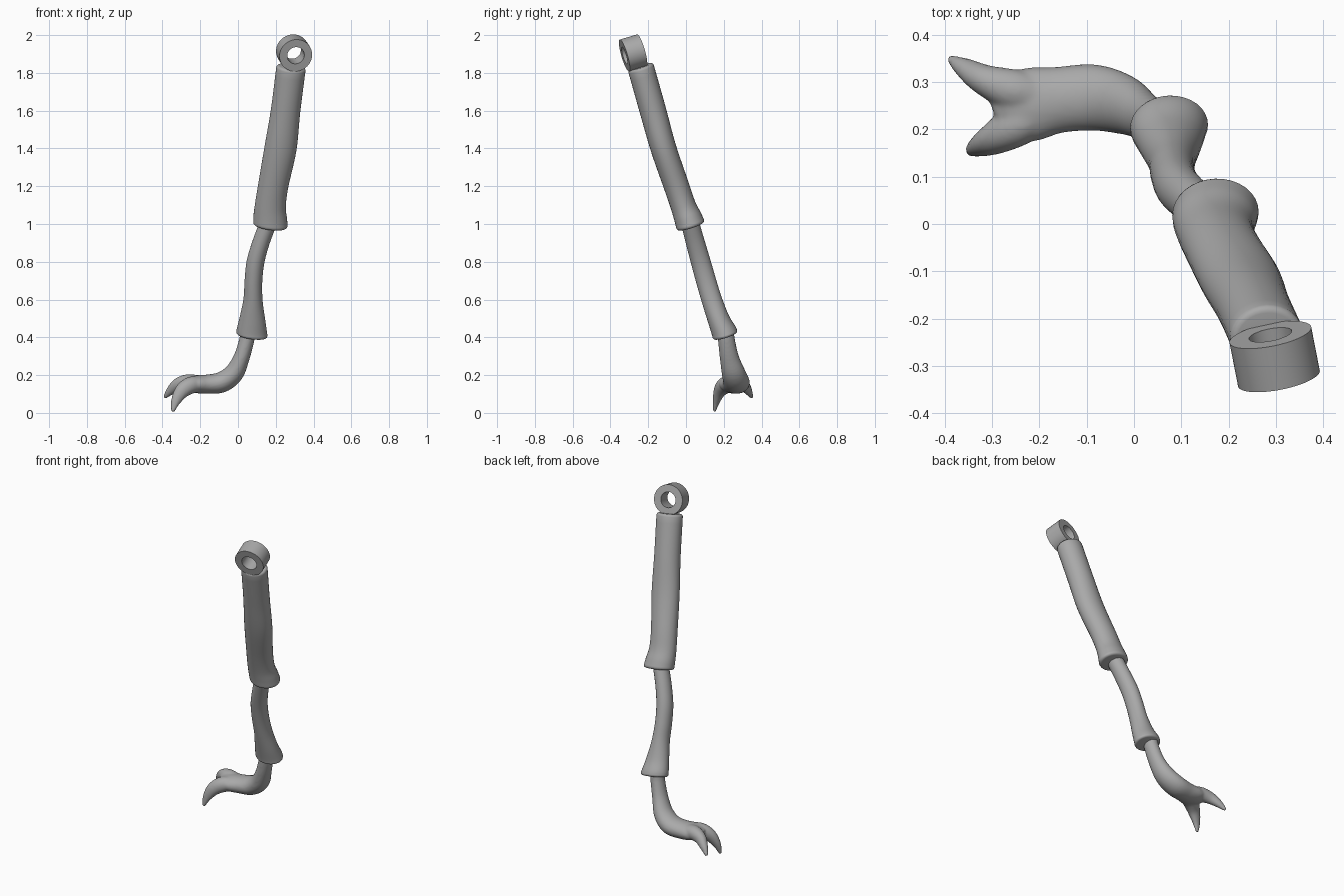
import bpy, bmesh, math
from mathutils import Vector

if "Cube" in bpy.data.objects:
    bpy.data.objects.remove(bpy.data.objects["Cube"])

grey = bpy.data.materials.new("plain grey")
grey.diffuse_color = (0.4, 0.4, 0.4, 1)
grey.use_nodes = True
grey.node_tree.nodes["Principled BSDF"].inputs["Base Color"].default_value = grey.diffuse_color


def finish(ob, angle=40):
    ob.data.materials.clear()
    ob.data.materials.append(grey)
    bpy.ops.object.select_all(action='DESELECT')
    ob.select_set(True)
    bpy.context.view_layer.objects.active = ob
    bpy.ops.object.shade_smooth_by_angle(angle=math.radians(angle))


def smooth_path(keys, steps):
    """Catmull-Rom through tuples of (x, y, z, half width, half depth)."""
    k = [Vector(p) for p in keys]
    k = [k[0] * 2 - k[1]] + k + [k[-1] * 2 - k[-2]]
    out = []
    for i in range(1, len(k) - 2):
        p0, p1, p2, p3 = k[i - 1:i + 3]
        for s in range(steps):
            t = s / steps
            out.append(0.5 * (2 * p1 + (p2 - p0) * t + (2 * p0 - 5 * p1 + 4 * p2 - p3) * t * t
                              + (3 * p1 - p0 - 3 * p2 + p3) * t ** 3))
    return out + [k[-2]]


def loft(bm, keys, hint, straight=True, lip=0.0, sides=32, steps=6):
    """Skin elliptical rings along a path; straight keeps the rings parallel."""
    pts = smooth_path(keys, steps)
    pos = [Vector(p[:3]) for p in pts]
    axis = (pos[-1] - pos[0]).normalized()
    rings = []
    for i, p in enumerate(pts):
        t = axis if straight else (pos[min(i + 1, len(pos) - 1)] - pos[max(i - 1, 0)]).normalized()
        rings.append((pos[i], t, p[3], p[4]))
    if lip:  # rounded edges at both ends
        first, last = rings[0], rings[-1]
        for ang in (30, 60, 90):
            off, inset = lip * math.sin(math.radians(ang)), lip * (1 - math.cos(math.radians(ang)))
            rings.append((last[0] + last[1] * off, last[1], last[2] - inset, last[3] - inset))
            rings.insert(0, (first[0] - first[1] * off, first[1], first[2] - inset, first[3] - inset))
    loops = []
    for c, t, a, b in rings:
        u = (Vector(hint) - t * t.dot(Vector(hint))).normalized()
        v = t.cross(u)
        loops.append([bm.verts.new(c + u * a * math.cos(w) + v * b * math.sin(w))
                      for w in (2 * math.pi * j / sides for j in range(sides))])
    for r, q in zip(loops, loops[1:]):
        for j in range(sides):
            bm.faces.new((r[j], r[(j + 1) % sides], q[(j + 1) % sides], q[j]))
    bm.faces.new(loops[0][::-1])
    bm.faces.new(loops[-1])


def make(name, bm):
    bmesh.ops.recalc_face_normals(bm, faces=bm.faces)
    me = bpy.data.meshes.new(name)
    bm.to_mesh(me)
    bm.free()
    ob = bpy.data.objects.new(name, me)
    bpy.context.collection.objects.link(ob)
    return ob


# Upper leg with a flared cuff
bm = bmesh.new()
loft(bm, [(.28, -.237, 1.82, .078, .070), (.252, -.175, 1.6, .078, .070),
          (.225, -.119, 1.4, .085, .068), (.186, -.05, 1.2, .080, .067),
          (.172, -.016, 1.1, .082, .067), (.171, .008, 1.04, .089, .073),
          (.172, .022, 1.0, .092, .077)], (1, 0, 0), lip=.014)
finish(make("upper_leg", bm))

# Lower leg with a flared cuff
bm = bmesh.new()
loft(bm, [(.162, .02, 1.01, .046, .048), (.121, .05, .9, .046, .050),
          (.093, .078, .8, .047, .052), (.082, .106, .7, .047, .053),
          (.080, .136, .6, .051, .054), (.077, .171, .5, .068, .058),
          (.074, .198, .44, .080, .066), (.074, .206, .418, .083, .068)],
     (1, 0, 0), lip=.012)
finish(make("lower_leg", bm))

# Foot: curved ankle and palm plus two pointed toes, fused together
bm = bmesh.new()
loft(bm, [(.055, .208, .44, .044, .040), (.045, .215, .38, .045, .040),
          (.018, .230, .29, .051, .043), (-.022, .252, .21, .063, .052),
          (-.085, .267, .163, .070, .055), (-.16, .262, .152, .070, .051),
          (-.22, .252, .152, .078, .047), (-.265, .242, .154, .066, .036),
          (-.295, .232, .156, .030, .015)], (0, 1, 0), straight=False)
loft(bm, [(-.20, .235, .152, .042, .042), (-.25, .207, .146, .045, .045),
          (-.295, .180, .117, .034, .040), (-.328, .162, .065, .020, .027),
          (-.346, .150, .006, .007, .009)], (0, 1, 0), straight=False)
loft(bm, [(-.20, .270, .154, .045, .042), (-.26, .284, .163, .044, .042),
          (-.315, .304, .150, .033, .036), (-.357, .329, .117, .022, .024),
          (-.390, .350, .080, .008, .009)], (0, 1, 0), straight=False)
foot = make("foot", bm)
bpy.context.view_layer.objects.active = foot
fuse = foot.modifiers.new("fuse", 'REMESH')
fuse.mode = 'VOXEL'
fuse.voxel_size = .006
relax = foot.modifiers.new("relax", 'SMOOTH')
relax.factor = .5
relax.iterations = 8
for m in ("fuse", "relax"):
    bpy.ops.object.modifier_apply(modifier=m)
finish(foot, 80)

# Mounting ring: a thick washer at the hip
front, back = Vector((.306, -.326, 1.892)), Vector((.288, -.234, 1.919))
axis = (back - front).normalized()
u = (Vector((1, 0, 0)) - axis * axis.x).normalized()
v = axis.cross(u)
bm = bmesh.new()
n = 48
loops = [[bm.verts.new(c + (u * math.cos(w) + v * math.sin(w)) * r)
          for w in (2 * math.pi * j / n for j in range(n))]
         for c, r in ((front, .088), (back, .088), (back, .046), (front, .046))]
for i in range(4):
    a, b = loops[i], loops[(i + 1) % 4]
    for j in range(n):
        bm.faces.new((a[j], a[(j + 1) % n], b[(j + 1) % n], b[j]))
finish(make("mounting_ring", bm))
